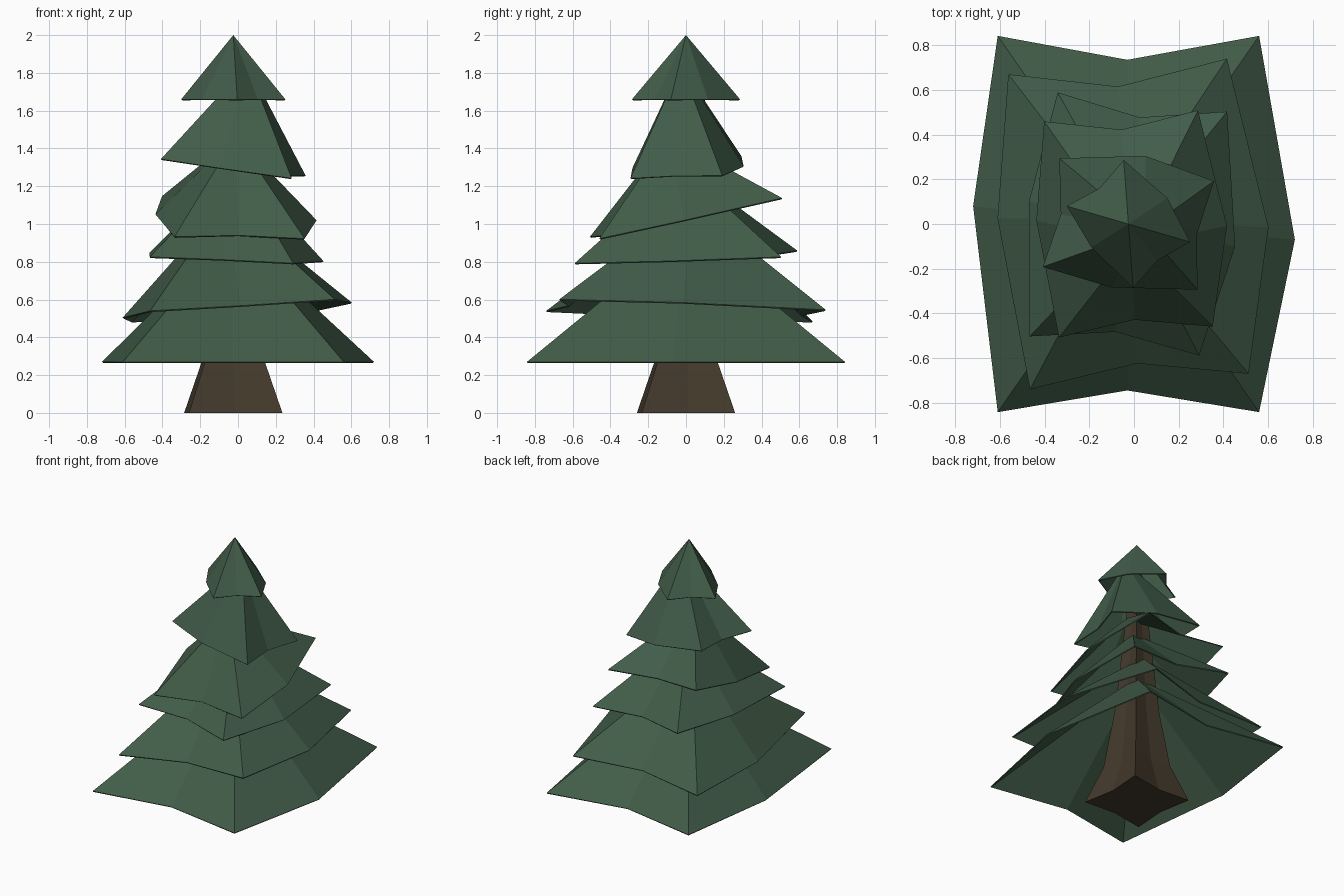
import bpy, bmesh, math
from mathutils import Vector, Matrix

if "Cube" in bpy.data.objects:
    bpy.data.objects.remove(bpy.data.objects["Cube"])


def material(name, rgb):
    m = bpy.data.materials.new(name)
    m.diffuse_color = (*rgb, 1)
    m.use_nodes = True
    m.node_tree.nodes["Principled BSDF"].inputs["Base Color"].default_value = m.diffuse_color
    return m


needle_green = material("needle green", (0.054, 0.108, 0.066))
bark_brown = material("bark brown", (0.056, 0.041, 0.024))
CX = -0.025  # trunk axis

# Star-shaped outline of a full-size branch skirt: long corners, pulled-in middles
SKIRT = [(0.585, 0.842), (-0.005, 0.735), (-0.585, 0.842), (-0.695, 0.08),
         (-0.585, -0.842), (-0.005, -0.745), (0.585, -0.842), (0.745, -0.07)]


def loft(name, rings, mat, tip=None, base=None):
    """Join rings of points, closing an end to a single point if given."""
    bm = bmesh.new()
    loops = [[bm.verts.new(p) for p in ring] for ring in rings]
    n = len(loops[0])
    for a, b in zip(loops, loops[1:]):
        for i in range(n):
            j = (i + 1) % n
            bm.faces.new((a[i], a[j], b[j], b[i]))
    if tip:
        t = bm.verts.new(tip)
        for i in range(n):
            bm.faces.new((loops[-1][i], loops[-1][(i + 1) % n], t))
    if base:
        t = bm.verts.new(base)
        for i in range(n):
            bm.faces.new((loops[0][(i + 1) % n], loops[0][i], t))
    me = bpy.data.meshes.new(name)
    bm.to_mesh(me)
    bm.free()
    me.materials.append(mat)
    ob = bpy.data.objects.new(name, me)
    bpy.context.collection.objects.link(ob)
    return ob


# Branch skirts: scale, turn in degrees, rim height, slope in x, slope in y, cone height
TIERS = [
    (1.00, 0, 0.27, 0, 0, 0.69),
    (0.84, 4, 0.543, 0.065, -0.035, 0.58),
    (0.653, -6.5, 0.826, -0.04, 0.035, 0.48),
    (0.59, 4, 1.035, -0.03, 0.22, 0.44),
    (0.42, 81.5, 1.30, -0.14, 0.05, 0.55),
    (0.28, 39, 1.66, 0, 0, 0.34),
]
for k, (s, turn, z, sx, sy, h) in enumerate(TIERS):
    tilt = Vector((0, 0, 1)).rotation_difference(Vector((-sx, -sy, 1)).normalized())
    place = (Matrix.Translation((CX, 0, z)) @ tilt.to_matrix().to_4x4()
             @ Matrix.Rotation(math.radians(turn), 4, 'Z'))
    rim = [place @ Vector((x * s, y * s, 0)) for x, y in SKIRT]
    if k == len(TIERS) - 1:
        ob = loft("treetop", [rim], needle_green, tip=place @ Vector((0, 0, h)))
    else:
        top = [place @ Vector((x * s * 0.1, y * s * 0.1, h * 0.9)) for x, y in SKIRT]
        ob = loft(f"branch_skirt_{k + 1}", [rim, top], needle_green)
    # thin shell, hollow underneath
    mod = ob.modifiers.new("thickness", 'SOLIDIFY')
    mod.thickness = 0.008
    mod.offset = -1


# Trunk: four-pointed star section, flared at the roots
def star(r, z):
    pts = []
    for i in range(8):
        a = math.radians(48 + 45 * i)
        q = r * (1 if i % 2 == 0 else 0.62)
        pts.append((CX + q * math.cos(a), q * math.sin(a), z))
    return pts


loft("trunk", [star(0.35, 0), star(0.225, 0.27), star(0.15, 0.7), star(0.04, 1.75)],
     bark_brown, tip=(CX, 0, 1.85), base=(CX, 0, 0))
